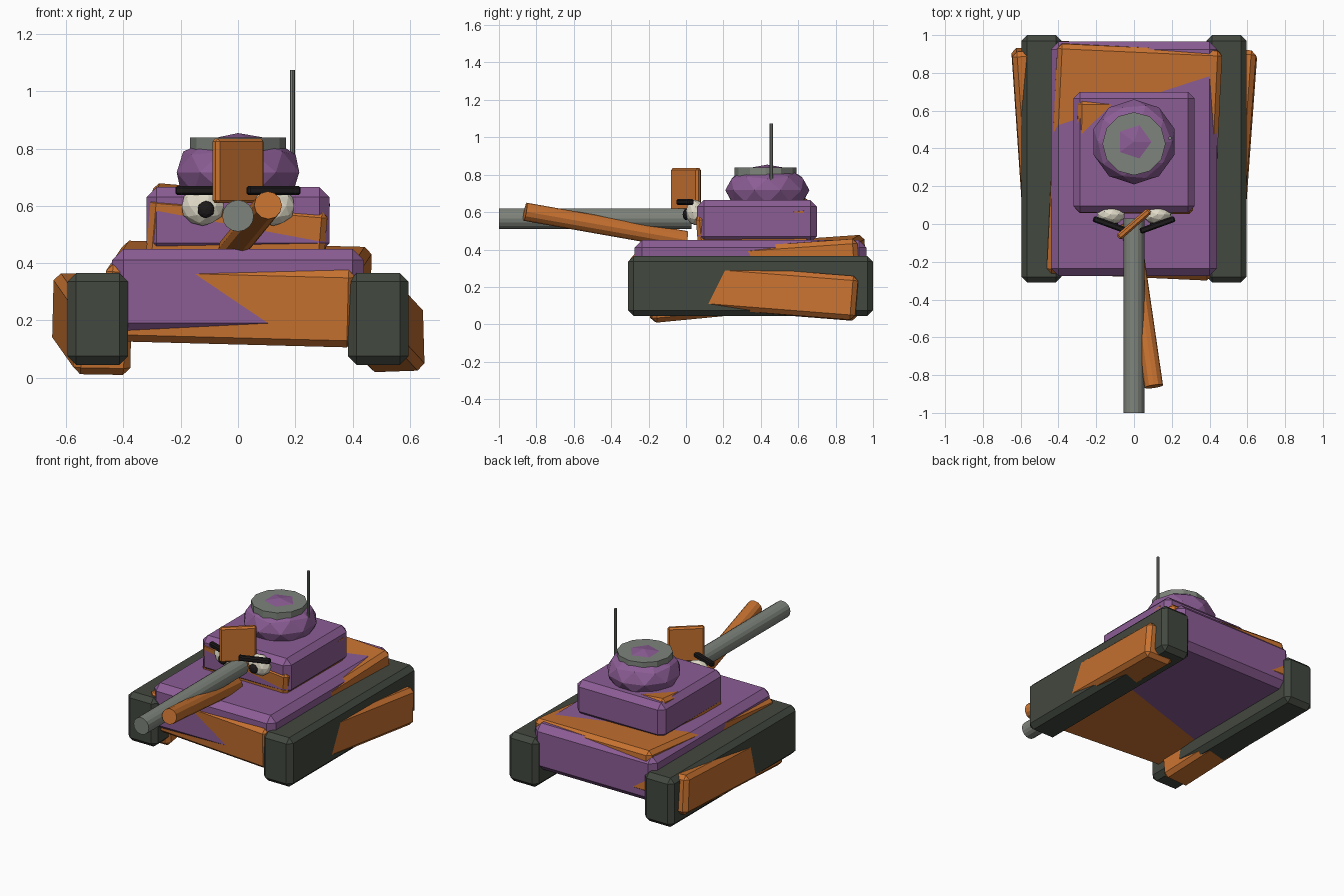
import bpy, math
from mathutils import Vector

if "Cube" in bpy.data.objects:
    bpy.data.objects.remove(bpy.data.objects["Cube"])


def material(name, rgb):
    m = bpy.data.materials.new(name)
    m.diffuse_color = (*rgb, 1)
    m.use_nodes = True
    m.node_tree.nodes["Principled BSDF"].inputs["Base Color"].default_value = m.diffuse_color
    return m


PURPLE = material("purple", (0.26, 0.11, 0.30))
ORANGE = material("orange", (0.58, 0.17, 0.03))
TRACK = material("track", (0.055, 0.065, 0.05))
BLACK = material("black", (0.012, 0.01, 0.01))
IVORY = material("ivory", (0.75, 0.71, 0.58))
STEEL = material("steel", (0.21, 0.23, 0.20))


def finish(name, mat):
    o = bpy.context.object
    o.name = name
    o.data.materials.append(mat)
    return o


def block(name, mat, loc, size, bevel, rot=(0, 0, 0)):
    """Chamfered box; rotation in degrees."""
    bpy.ops.mesh.primitive_cube_add(size=1, location=loc,
                                    rotation=[math.radians(a) for a in rot])
    o = finish(name, mat)
    for v in o.data.vertices:
        v.co *= Vector(size)
    b = o.modifiers.new("chamfer", 'BEVEL')
    b.width, b.segments = bevel, 1
    return o


def ball(name, mat, loc, radii, sub=2):
    bpy.ops.mesh.primitive_ico_sphere_add(subdivisions=sub, radius=1, location=loc)
    o = finish(name, mat)
    o.scale = radii
    return o


def rod(name, mat, a, b, radius, sides):
    """Cylinder running from point a to point b."""
    a, b = Vector(a), Vector(b)
    d = b - a
    bpy.ops.mesh.primitive_cylinder_add(vertices=sides, radius=radius, depth=d.length,
                                        location=(a + b) / 2)
    o = finish(name, mat)
    o.rotation_euler = d.to_track_quat('Z', 'Y').to_euler()
    return o


# Hull and turret
block("hull", PURPLE, (0, 0.345, 0.30), (0.88, 1.24, 0.30), 0.04)
block("turret", PURPLE, (0, 0.38, 0.55), (0.64, 0.64, 0.23), 0.035)

# Skewed orange armour blocks cutting through the purple body
block("hull_armour", ORANGE, (0, 0.335, 0.292), (0.874, 1.22, 0.27), 0.025, (4, 1.5, -2.6))
block("turret_armour", ORANGE, (0, 0.362, 0.52), (0.62, 0.60, 0.22), 0.02, (5, 5, -0.5))
block("left_track_armour", ORANGE, (-0.51, 0.365, 0.187), (0.20, 1.13, 0.25), 0.025, (5.5, 1, 4))
block("right_track_armour", ORANGE, (0.51, 0.36, 0.181), (0.20, 1.12, 0.235), 0.025, (-4.5, -2, -4))
block("front_plate", ORANGE, (0, 0, 0.722), (0.22, 0.036, 0.226), 0.01, (0, 0, 41))

# Mirrored pairs: tracks, eyes, pupils, brows
for side, s in (("left", -1), ("right", 1)):
    block(side + "_track", TRACK, (s * 0.49, 0.345, 0.205), (0.212, 1.31, 0.32), 0.03)
    ball(side + "_eye", IVORY, (s * 0.123, 0.05, 0.598), (0.077, 0.052, 0.068))
    ball(side + "_pupil", BLACK, (s * 0.112, 0.0, 0.587), (0.03, 0.018, 0.03))
    block(side + "_brow", BLACK, (s * 0.124, -0.005, 0.654), (0.195, 0.032, 0.032), 0.007,
          (0, 0, s * 20))

# Cupola with hatch ring and antenna
ball("cupola", PURPLE, (0, 0.435, 0.717), (0.225, 0.225, 0.137))
rod("hatch_ring", STEEL, (0, 0.425, 0.79), (0, 0.425, 0.838), 0.167, 12)
rod("antenna", STEEL, (0.19, 0.455, 0.72), (0.19, 0.455, 1.075), 0.009, 8)

# Main barrel and the crooked orange barrel
rod("main_barrel", STEEL, (0, 0.03, 0.565), (0, -1, 0.565), 0.055, 16)
rod("crooked_barrel", ORANGE, (-0.02, 0.0, 0.45), (0.105, -0.86, 0.602), 0.049, 12)
